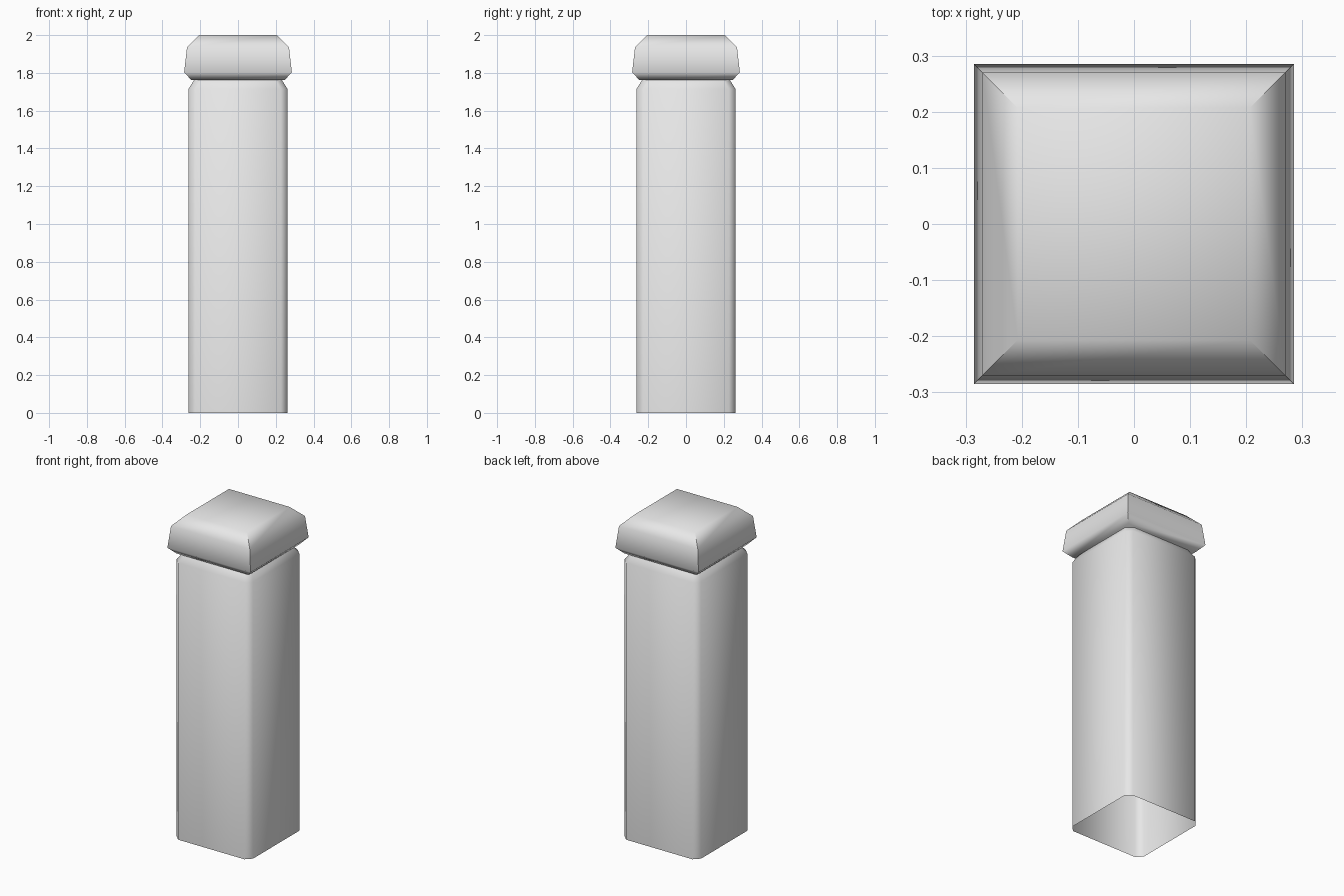
import bpy
import bmesh
import math

cube = bpy.data.objects.get("Cube")
if cube:
    bpy.data.objects.remove(cube, do_unlink=True)

# Single grey finish
grey = bpy.data.materials.new("light_grey")
grey.use_nodes = True
grey.diffuse_color = (0.8, 0.8, 0.8, 1)
grey.node_tree.nodes["Principled BSDF"].inputs["Base Color"].default_value = (0.8, 0.8, 0.8, 1)


def outline(half, chamfer):
    """Square outline, counter-clockwise, with optional cut corners."""
    points = []
    for sx, sy in ((1, -1), (1, 1), (-1, 1), (-1, -1)):
        a = (sx * half, sy * (half - chamfer))
        b = (sx * (half - chamfer), sy * half)
        if not chamfer:
            points.append(a)
        else:
            points += [a, b] if sx * sy > 0 else [b, a]
    return points


def square_loft(name, profile, chamfer=0.0, closed=False):
    """Stack square outlines given as (half width, height) and skin them."""
    bm = bmesh.new()
    rings = [[bm.verts.new((x, y, z)) for x, y in outline(half, chamfer)]
             for half, z in profile]
    for low, high in zip(rings, rings[1:]):
        n = len(low)
        for i in range(n):
            j = (i + 1) % n
            bm.faces.new((low[i], low[j], high[j], high[i]))
    if closed:
        bm.faces.new(rings[0][::-1])
        bm.faces.new(rings[-1])
    mesh = bpy.data.meshes.new(name)
    bm.to_mesh(mesh)
    bm.free()
    mesh.materials.append(grey)
    obj = bpy.data.objects.new(name, mesh)
    bpy.context.collection.objects.link(obj)
    bpy.ops.object.select_all(action="DESELECT")
    obj.select_set(True)
    bpy.context.view_layer.objects.active = obj
    bpy.ops.object.shade_smooth_by_angle(angle=math.radians(55))
    return obj


# Hollow post, open underneath, with cut corners and a sloped shoulder
square_loft("post_shaft", [(0.262, 0), (0.262, 1.715), (0.232, 1.763)], chamfer=0.035)

# Cap with mitred corners
square_loft("post_cap", [(0.248, 1.763), (0.285, 1.803), (0.27, 1.936), (0.207, 2.0)], closed=True)
